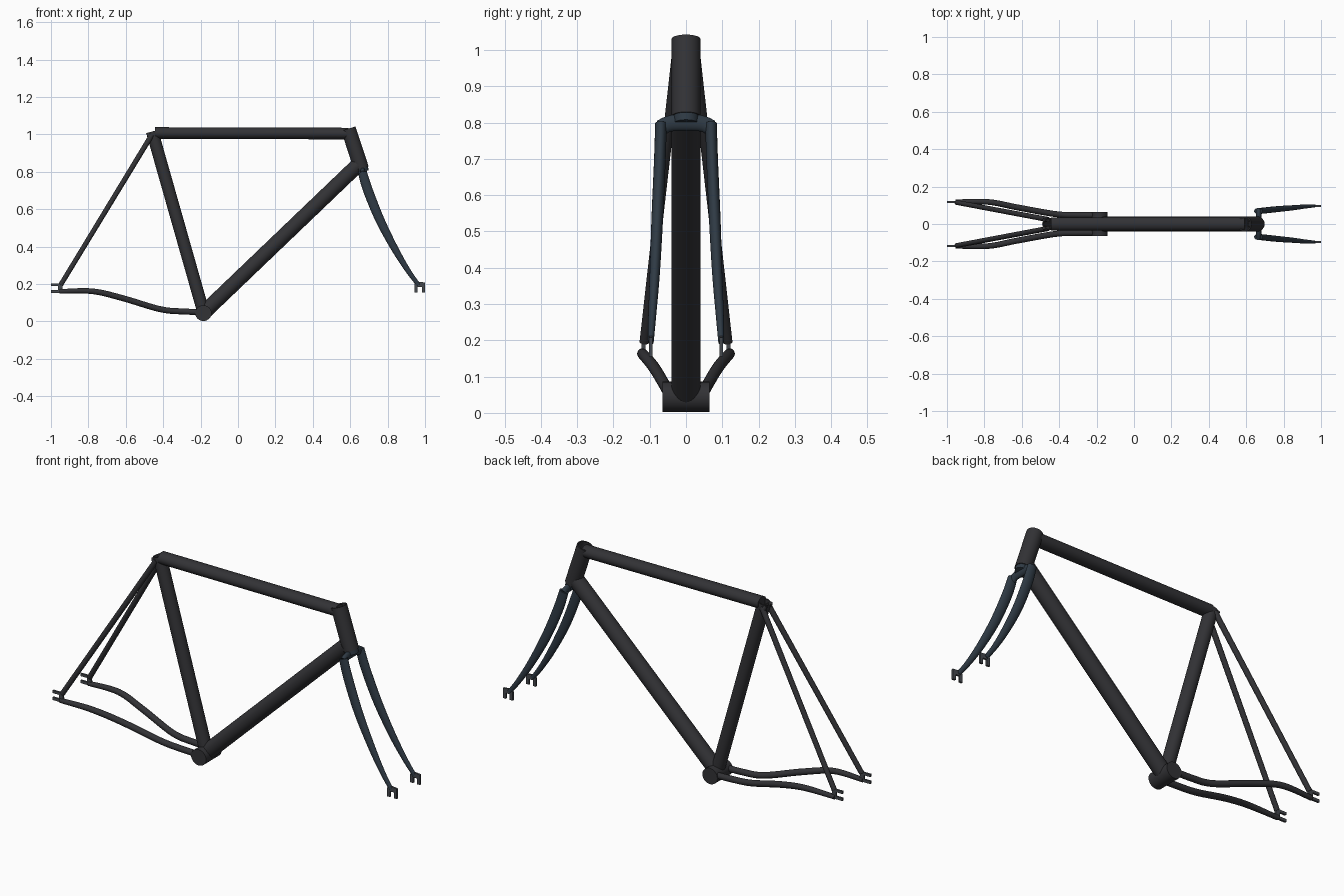
import bpy, bmesh, math
from mathutils import Vector

if "Cube" in bpy.data.objects:
    bpy.data.objects.remove(bpy.data.objects["Cube"])


def material(name, rgb):
    m = bpy.data.materials.new(name)
    m.diffuse_color = (*rgb, 1)
    m.use_nodes = True
    m.node_tree.nodes["Principled BSDF"].inputs["Base Color"].default_value = m.diffuse_color
    return m


BLACK = material("frame_black", (0.032, 0.032, 0.036))
BLUE = material("fork_blue_black", (0.028, 0.042, 0.058))
GREY = material("dropout_grey", (0.06, 0.066, 0.075))


def finish(name, bm, mat, mirror):
    bmesh.ops.recalc_face_normals(bm, faces=bm.faces)
    me = bpy.data.meshes.new(name)
    bm.to_mesh(me)
    bm.free()
    me.materials.append(mat)
    ob = bpy.data.objects.new(name, me)
    bpy.context.collection.objects.link(ob)
    if mirror:
        ob.modifiers.new("mirror", 'MIRROR').use_axis = (False, True, False)
    bpy.ops.object.select_all(action='DESELECT')
    bpy.context.view_layer.objects.active = ob
    ob.select_set(True)
    bpy.ops.object.shade_smooth_by_angle(angle=math.radians(40))
    return ob


def spline(keys, steps):
    # Catmull-Rom through rows of (x, y, z, in-plane radius, side radius)
    if steps == 1:
        return keys
    out = []
    for i in range(len(keys) - 1):
        k = [keys[max(0, min(len(keys) - 1, j))] for j in range(i - 1, i + 3)]
        for s in range(steps):
            t = s / steps
            out.append(tuple(
                0.5 * (2 * b + (c - a) * t + (2 * a - 5 * b + 4 * c - d) * t * t
                       + (3 * b - a - 3 * c + d) * t ** 3)
                for a, b, c, d in zip(*k)))
    return out + [keys[-1]]


def tube(name, keys, mat, steps=1, wall=0, mirror=False, n=28):
    rows = spline(keys, steps)
    pts = [Vector(r[:3]) for r in rows]
    bm = bmesh.new()

    def ring(i, shrink):
        t = (pts[min(i + 1, len(pts) - 1)] - pts[max(i - 1, 0)]).normalized()
        ref = Vector((0, 1, 0)) if abs(t.y) < 0.8 else Vector((1, 0, 0))
        side = (ref - t * ref.dot(t)).normalized()
        up = t.cross(side)
        return [bm.verts.new(pts[i]
                             + up * (rows[i][3] - shrink) * math.cos(2 * math.pi * j / n)
                             + side * (rows[i][4] - shrink) * math.sin(2 * math.pi * j / n))
                for j in range(n)]

    rings = [ring(i, 0) for i in range(len(pts))]
    if wall:
        rings += [ring(i, wall) for i in reversed(range(len(pts)))]
        rings.append(rings[0])
    for a, b in zip(rings, rings[1:]):
        for j in range(n):
            bm.faces.new((a[j], a[(j + 1) % n], b[(j + 1) % n], b[j]))
    if not wall:
        bm.faces.new(rings[0])
        bm.faces.new(rings[-1])
    return finish(name, bm, mat, mirror)


def plate(name, outline, y, thick, mat):
    bm = bmesh.new()
    f = bm.faces.new([bm.verts.new((x, y - thick / 2, z)) for x, z in outline])
    ext = bmesh.ops.extrude_face_region(bm, geom=[f])
    bmesh.ops.translate(bm, vec=(0, thick, 0),
                        verts=[v for v in ext['geom'] if isinstance(v, bmesh.types.BMVert)])
    return finish(name, bm, mat, True)


# Main triangle
tube("bottom_bracket_shell", [(-.185, -.065, .044, .042, .044), (-.185, .065, .044, .042, .044)], BLACK)
tube("seat_tube", [(-.185, 0, .05, .033, .033), (-.459, 0, 1.015, .033, .033)], BLACK, wall=.006)
tube("top_tube", [(-.445, 0, 1.007, .031, .036), (.59, 0, 1.004, .031, .036)], BLACK)
tube("down_tube", [(-.185, 0, .045, .04, .04), (.64, 0, .835, .04, .04)], BLACK)
tube("head_tube", [(.59, 0, 1.03, .04, .04), (.66, 0, .817, .04, .04)], BLACK, wall=.007)

# Rear stays
tube("seat_stays", [(-.948, .115, .195, .013, .013), (-.46, .024, .998, .014, .014),
                    (-.474, .022, 1.008, .008, .008)][:2], BLACK, mirror=True, n=20)
tube("seat_stay_caps", [(-.468, .026, .985, .015, .013), (-.482, .02, 1.006, .009, .01)],
     BLACK, mirror=True, n=20)
tube("chain_stays", [(-.955, .118, .16, .012, .013), (-.78, .118, .161, .015, .015),
                     (-.62, .088, .125, .016, .016), (-.42, .053, .066, .016, .016),
                     (-.30, .048, .053, .016, .016), (-.17, .048, .05, .016, .016)],
     BLACK, steps=8, mirror=True, n=20)

# Fork
tube("fork_collar", [(.653, 0, .838, .038, .038), (.667, 0, .797, .034, .034)], BLUE)
tube("fork_crown", [(.667, -.07, .785, .022, .016), (.667, -.045, .797, .022, .014),
                    (.667, 0, .801, .024, .014), (.667, .045, .797, .022, .014),
                    (.667, .07, .785, .022, .016)], BLUE, steps=6)
tube("fork_blades", [(.665, .069, .797, .024, .016), (.695, .072, .70, .026, .016),
                     (.76, .079, .54, .024, .016), (.84, .086, .385, .019, .014),
                     (.91, .093, .27, .014, .011), (.965, .097, .195, .011, .008)],
     BLUE, steps=6, mirror=True)

# Slotted axle ends
plate("front_dropouts", [(.943, .155), (.96, .155), (.96, .185), (.983, .185), (.983, .155),
                         (1, .155), (1, .208), (.96, .212), (.943, .2)], .097, .01, GREY)
plate("rear_dropouts", [(-1, .152), (-.945, .152), (-.937, .165), (-.94, .203), (-1, .203),
                        (-1, .189), (-.962, .189), (-.962, .167), (-1, .167)], .117, .01, GREY)
